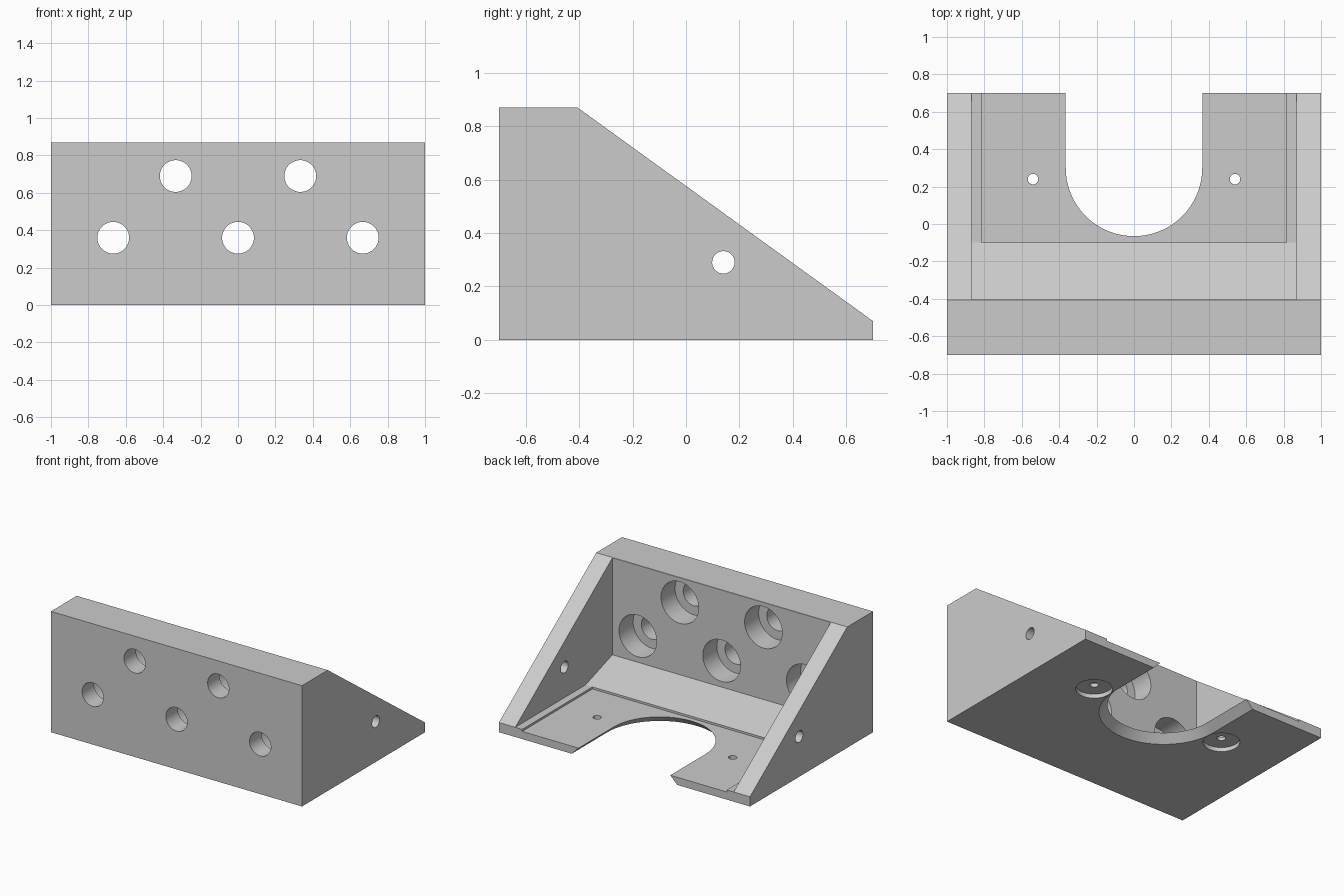
import bpy, bmesh, math
from mathutils import Vector

if "Cube" in bpy.data.objects:
    bpy.data.objects.remove(bpy.data.objects["Cube"], do_unlink=True)

grey = bpy.data.materials.new("plain grey")
grey.use_nodes = True
grey.diffuse_color = (0.6, 0.6, 0.6, 1)
grey.node_tree.nodes["Principled BSDF"].inputs["Base Color"].default_value = (0.6, 0.6, 0.6, 1)


def loft(name, lower, upper):
    """Closed solid between two matching outlines."""
    bm = bmesh.new()
    a = [bm.verts.new(p) for p in lower]
    b = [bm.verts.new(p) for p in upper]
    bm.faces.new(a)
    bm.faces.new(b)
    for i in range(len(a)):
        j = (i + 1) % len(a)
        bm.faces.new((a[i], a[j], b[j], b[i]))
    bmesh.ops.recalc_face_normals(bm, faces=bm.faces)
    mesh = bpy.data.meshes.new(name)
    bm.to_mesh(mesh)
    bm.free()
    mesh.materials.append(grey)
    obj = bpy.data.objects.new(name, mesh)
    bpy.context.collection.objects.link(obj)
    return obj


def side_prism(name, profile, half):
    return loft(name, [(-half, y, z) for y, z in profile], [(half, y, z) for y, z in profile])


def rod(name, start, end, radius, sides=48):
    """Cylinder between two points."""
    start, end = Vector(start), Vector(end)
    turn = (end - start).to_track_quat('Z', 'Y')
    ring = [turn @ Vector((radius * math.cos(t), radius * math.sin(t), 0))
            for t in (2 * math.pi * i / sides for i in range(sides))]
    return loft(name, [start + p for p in ring], [end + p for p in ring])


def slot_outline(z):
    """U shape, open to the back, narrowing upward."""
    r = 0.42 - z
    arc = [math.pi + math.pi * i / 48 for i in range(49)]
    pts = [(r * math.cos(t), 0.3 + r * math.sin(t), z) for t in arc]
    return [(-r, 0.8, z)] + pts + [(r, 0.8, z)]


# Solid wedge body
bracket = side_prism("bracket", [(-0.7, 0), (0.7, 0), (0.7, 0.07), (-0.407, 0.87), (-0.7, 0.87)], 1)

# Inner space with ramp, shallow floor recess, U-shaped opening
cutters = [
    side_prism("inner_space", [(-0.405, 1), (-0.405, 0.17), (-0.1, 0.07), (0.8, 0.07), (0.8, 1)], 0.87),
    side_prism("floor_recess", [(-0.1, 0.055), (0.8, 0.055), (0.8, 0.1), (-0.1, 0.1)], 0.815),
    loft("floor_opening", slot_outline(-0.02), slot_outline(0.09)),
]

# Counterbored bolt holes through the front plate
for x, z in [(-0.667, 0.36), (0, 0.36), (0.667, 0.36), (-0.333, 0.69), (0.333, 0.69)]:
    cutters.append(rod("bolt_hole", (x, -0.8, z), (x, -0.3, z), 0.085))
    cutters.append(rod("bolt_counterbore", (x, -0.565, z), (x, -0.3, z), 0.15))

# Side wall holes, floor holes and their round recesses underneath
for s in (-1, 1):
    cutters.append(rod("side_hole", (s * 0.8, 0.14, 0.29), (s * 1.1, 0.14, 0.29), 0.042))
    cutters.append(rod("floor_hole", (s * 0.54, 0.24, -0.1), (s * 0.54, 0.24, 0.1), 0.028))
    cutters.append(rod("underside_recess", (s * 0.54, 0.24, -0.1), (s * 0.54, 0.24, 0.03), 0.12))

# Cut everything out and bake the result
for c in cutters:
    c.hide_render = True
    mod = bracket.modifiers.new(c.name, 'BOOLEAN')
    mod.operation = 'DIFFERENCE'
    mod.solver = 'EXACT'
    mod.object = c
graph = bpy.context.evaluated_depsgraph_get()
baked = bpy.data.meshes.new_from_object(bracket.evaluated_get(graph))
bracket.modifiers.clear()
bracket.data = baked
for c in cutters:
    bpy.data.objects.remove(c, do_unlink=True)

# Sharp edges, smooth hole walls
bpy.ops.object.select_all(action='DESELECT')
bracket.select_set(True)
bpy.context.view_layer.objects.active = bracket
bpy.ops.object.shade_smooth_by_angle(angle=math.radians(15))
